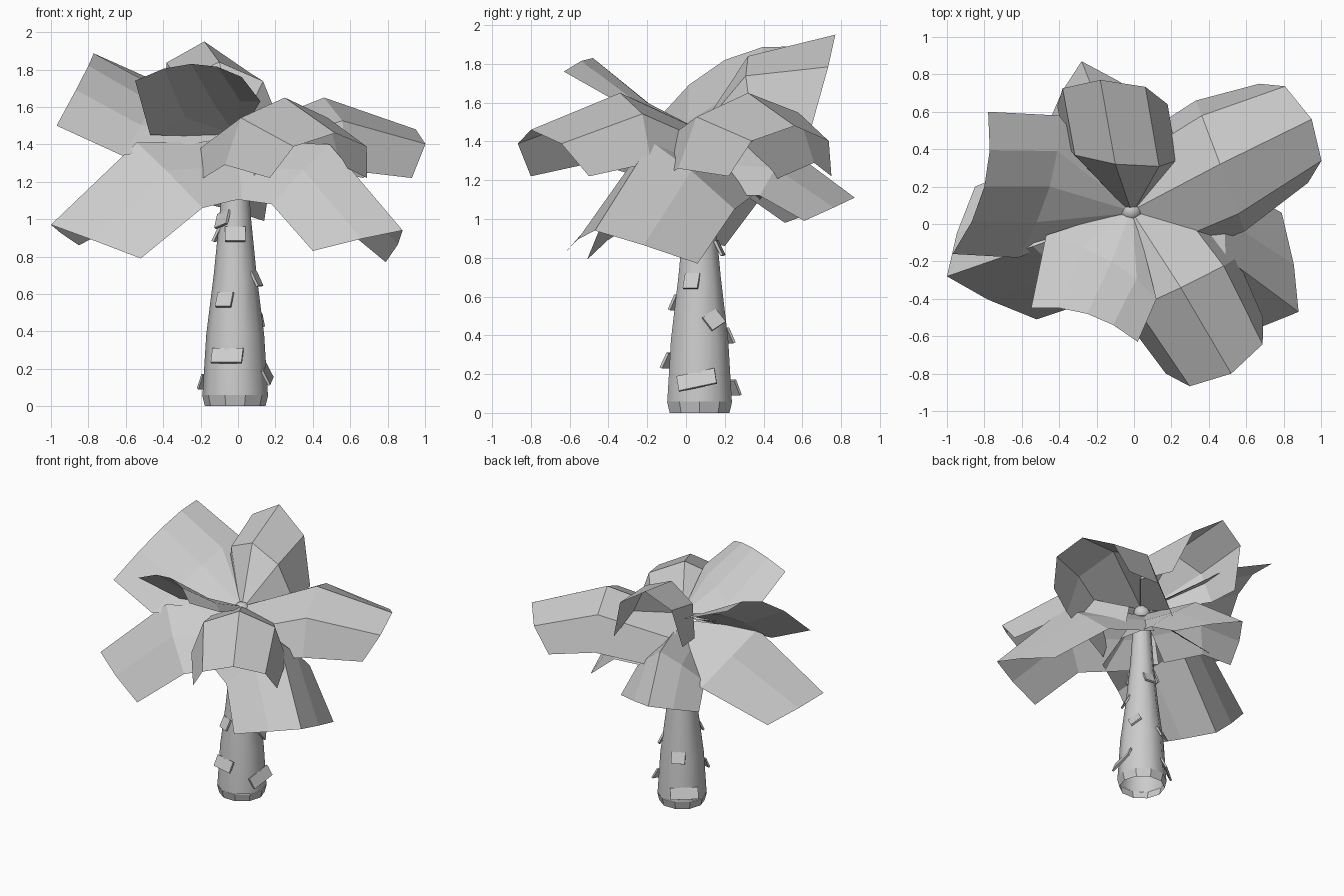
import bpy
import bmesh
from math import radians, cos, sin, tau
from mathutils import Vector, Matrix

if "Cube" in bpy.data.objects:
    bpy.data.objects.remove(bpy.data.objects["Cube"], do_unlink=True)

# One plain grey for the whole tree
grey = bpy.data.materials.new("light grey")
grey.use_nodes = True
colour = (0.6, 0.6, 0.6, 1)
grey.diffuse_color = colour
grey.node_tree.nodes["Principled BSDF"].inputs["Base Color"].default_value = colour

AXIS = Vector((-0.015, 0.07, 0))
FOOT_PROFILE = [(0.162, 0), (0.177, 0.06)]
TRUNK_PROFILE = [(0.175, 0.06), (0.155, 0.38), (0.115, 0.7),
                 (0.085, 1.0), (0.06, 1.38)]


def finish(name, bm, smooth=False):
    mesh = bpy.data.meshes.new(name)
    bm.to_mesh(mesh)
    bm.free()
    obj = bpy.data.objects.new(name, mesh)
    bpy.context.collection.objects.link(obj)
    mesh.materials.append(grey)
    if smooth:
        bpy.ops.object.select_all(action='DESELECT')
        obj.select_set(True)
        bpy.context.view_layer.objects.active = obj
        bpy.ops.object.shade_smooth_by_angle(angle=radians(38))


def skin(bm, rows, closed=False):
    """Join neighbouring rows of points with quads."""
    grid = [[bm.verts.new(p) for p in row] for row in rows]
    count = len(grid[0])
    for low, high in zip(grid, grid[1:]):
        for i in range(count if closed else count - 1):
            j = (i + 1) % count
            bm.faces.new((low[i], low[j], high[j], high[i]))


def tube(name, profile, smooth):
    bm = bmesh.new()
    sides = 10
    skin(bm, [[AXIS + Vector((r * cos(tau * i / sides), r * sin(tau * i / sides), z))
               for i in range(sides)] for r, z in profile], closed=True)
    finish(name, bm, smooth)


def trunk_radius(z):
    for (r0, z0), (r1, z1) in zip(TRUNK_PROFILE, TRUNK_PROFILE[1:]):
        if z <= z1:
            return r0 + (r1 - r0) * (z - z0) / (z1 - z0)


# Tapered smooth trunk on a faceted, open foot
tube("trunk_foot", FOOT_PROFILE, False)
tube("trunk", TRUNK_PROFILE, True)

# Rounded bud on top of the trunk
bm = bmesh.new()
bmesh.ops.create_uvsphere(bm, u_segments=10, v_segments=6, radius=0.062,
                          matrix=Matrix.Translation(AXIS + Vector((0, 0, 1.43))))
finish("crown_bud", bm, smooth=True)


# Bark flaps: small plates leaning away from the trunk at their lower edge
def bark_flap(angle, z, width, roll=0):
    bm = bmesh.new()
    place = (Matrix.Translation(AXIS) @ Matrix.Rotation(radians(angle), 4, 'Z')
             @ Matrix.Translation((trunk_radius(z) + 0.004, 0, z))
             @ Matrix.Rotation(radians(roll), 4, 'X')
             @ Matrix.Rotation(radians(-26), 4, 'Y')
             @ Matrix.Diagonal((0.014, width, 0.085, 1)))
    bmesh.ops.create_cube(bm, size=1, matrix=place)
    finish("bark_flap", bm)


for flap in [(-105, 0.27, 0.17), (-115, 0.57, 0.09), (-90, 0.92, 0.11),
             (-140, 1.0, 0.1, 15), (-5, 0.17, 0.2, 12), (-20, 0.68, 0.08),
             (30, 0.48, 0.09, 30), (115, 0.4, 0.1), (130, 0.13, 0.2),
             (80, 0.85, 0.08), (170, 0.92, 0.08)]:
    bark_flap(*flap)


# Fronds: folded sheets swept from the crown through a shoulder arch to a tip arch.
# fold = (share of the half width, share of the fall) of the crease on each side
def arch(left, middle, right, fold):
    left, middle, right = Vector(left), Vector(middle), Vector(right)
    across = (right - left) / 2
    bend = (left + right) / 2 - middle
    side, fall = fold
    return [middle + across * t + bend * f
            for t, f in ((-1, 1), (-side, fall), (0, 0), (side, fall), (1, 1))]


def frond(name, root_height, flare, fold, shoulder, tip):
    root = AXIS + Vector((0, 0, root_height))
    reach = (Vector(shoulder[2]) - Vector(shoulder[0])) / 2 * flare
    reach.z = 0
    drop = Vector((0, 0, flare * 0.35))
    stem = (root - reach - drop, root, root + reach - drop)
    bm = bmesh.new()
    skin(bm, [arch(*row, fold) for row in (stem, shoulder, tip)])
    finish(name, bm)


SOFT, BOXY, CREASED = (0.5, 0.25), (0.75, 0.3), (0.5, 0.43)
NARROW, WIDE = 0.06, 0.85

# Arching upper fronds
frond("left_upper_frond", 1.46, WIDE, BOXY,
      [(0.33, 0.66, 1.29), (0.46, 0.32, 1.65), (0.59, -0.04, 1.26)],
      [(0.67, 0.75, 1.22), (0.95, 0.56, 1.48), (0.93, 0.22, 1.22)])
frond("front_left_upper_frond", 1.46, WIDE, BOXY,
      [(-0.07, -0.48, 1.29), (0.25, -0.34, 1.65), (0.55, -0.18, 1.29)],
      [(0.17, -0.8, 1.22), (0.52, -0.8, 1.46), (0.69, -0.5, 1.22)])

# Raised fronds
frond("front_raised_frond", 1.46, NARROW, SOFT,
      [(-0.47, -0.06, 1.45), (-0.12, -0.2, 1.6), (0.12, -0.4, 1.63)],
      [(-0.55, -0.45, 1.74), (-0.25, -0.48, 1.83), (0.02, -0.63, 1.76)])
frond("right_raised_frond", 1.46, NARROW, SOFT,
      [(-0.62, -0.18, 1.34), (-0.45, 0.2, 1.62), (-0.4, 0.58, 1.72)],
      [(-0.97, -0.16, 1.5), (-0.8, 0.2, 1.82), (-0.78, 0.6, 1.89)])
frond("back_raised_frond", 1.46, NARROW, BOXY,
      [(-0.37, 0.42, 1.5), (-0.1, 0.32, 1.84), (0.23, 0.34, 1.5)],
      [(-0.41, 0.63, 1.52), (-0.18, 0.77, 1.95), (0.18, 0.64, 1.45)])

# Drooping lower fronds
frond("front_right_lower_frond", 1.42, WIDE, CREASED,
      [(-0.19, -0.4, 1.06), (-0.54, -0.12, 1.41), (-0.4, 0.38, 1.1)],
      [(-0.52, -0.51, 0.79), (-1, -0.28, 0.97), (-0.85, 0.2, 0.86)])
frond("front_left_lower_frond", 1.42, WIDE, CREASED,
      [(0.18, -0.4, 1.08), (0.49, -0.18, 1.4), (0.45, 0.25, 1.05)],
      [(0.4, -0.62, 0.83), (0.88, -0.47, 0.94), (0.79, 0.06, 0.77)])
frond("back_lower_frond", 1.42, WIDE, CREASED,
      [(0.16, 0.38, 1.12), (-0.14, 0.52, 1.37), (-0.38, 0.31, 1.12)],
      [(0.14, 0.61, 0.99), (-0.28, 0.87, 1.11), (-0.47, 0.51, 0.98)])
